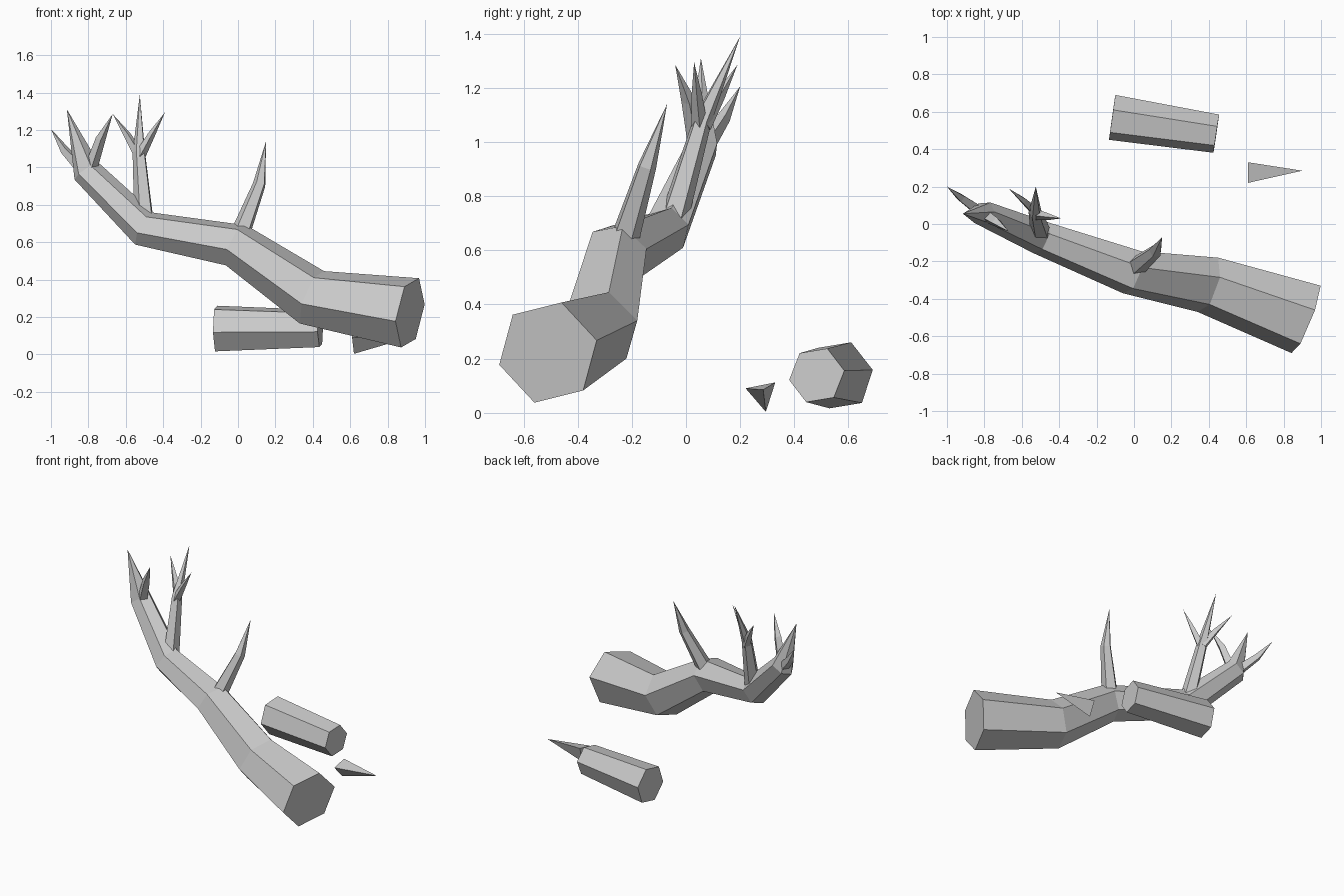
import bpy, bmesh, math
from mathutils import Vector

old = bpy.data.objects.get("Cube")
if old:
    bpy.data.objects.remove(old, do_unlink=True)

grey = bpy.data.materials.new("dead wood grey")
grey.use_nodes = True
COLOUR = (0.6, 0.6, 0.6, 1)
grey.diffuse_color = COLOUR
grey.node_tree.nodes["Principled BSDF"].inputs["Base Color"].default_value = COLOUR


def loft(name, rings, apex=None):
    """Skin a list of rings with flat faces, ending in a cap or a point."""
    bm = bmesh.new()
    loops = [[bm.verts.new(p) for p in ring] for ring in rings]
    n = len(loops[0])
    for low, high in zip(loops, loops[1:]):
        for i in range(n):
            j = (i + 1) % n
            bm.faces.new((low[i], low[j], high[j], high[i]))
    bm.faces.new(loops[0])
    if apex is None:
        bm.faces.new(loops[-1])
    else:
        tip = bm.verts.new(apex)
        for i in range(n):
            bm.faces.new((loops[-1][i], loops[-1][(i + 1) % n], tip))
    bmesh.ops.recalc_face_normals(bm, faces=bm.faces[:])
    mesh = bpy.data.meshes.new(name)
    bm.to_mesh(mesh)
    bm.free()
    mesh.materials.append(grey)
    obj = bpy.data.objects.new(name, mesh)
    bpy.context.collection.objects.link(obj)
    return obj


def hexagon(centre, a, c):
    """Six-sided ring from its centre and two spokes."""
    centre, a, c = Vector(centre), Vector(a), Vector(c)
    b = a + c
    return [centre + spoke for spoke in (a, b, c, -a, -b, -c)]


def spike(name, points, radii, sides, turn=0):
    """Tapered twig along a path, the last point being its tip."""
    pts = [Vector(p) for p in points]
    rings = []
    for k, radius in enumerate(radii):
        along = (pts[k + 1] - pts[max(k - 1, 0)]).normalized()
        u = Vector((1, 0, 0))
        u = (u - along * u.dot(along)).normalized()
        v = along.cross(u)
        ring = []
        for s in range(sides):
            t = turn + math.tau * s / sides
            ring.append(pts[k] + radius * (math.cos(t) * u + math.sin(t) * v))
        rings.append(ring)
    return loft(name, rings, pts[-1])


# Main fallen bough, thick end to pointed end
loft("main_bough", [
    hexagon((.92, -.51, .222), (-.03, -.13, .14), (.078, .18, .045)),
    hexagon((.395, -.325, .305), (.01, -.105, .105), (.055, .145, .035)),
    hexagon((-.01, -.258, .583), (.005, -.087, .085), (.05, .112, .022)),
    hexagon((-.5, -.073, .672), (.01, -.062, .063), (.04, .082, .022)),
    hexagon((-.81, .06, .98), (.022, -.05, .03), (.042, .055, .015)),
], apex=(-.915, .055, 1.31))

# Branch near the middle
spike("middle_branch", [(.015, -.225, .65), (.115, -.145, .91), (.15, -.07, 1.14)],
      (.055, .036), 5, 0.5)

# Forked branch and its two twigs
spike("forked_branch", [(-.5, -.045, .72), (-.528, .06, 1.08), (-.525, .2, 1.39)],
      (.055, .036), 5, 0.5)
spike("fork_twig_right", [(-.525, .065, 1.06), (-.59, .125, 1.17), (-.67, .19, 1.285)],
      (.03, .02), 4)
spike("fork_twig_left", [(-.525, .05, 1.06), (-.465, .04, 1.17), (-.39, .03, 1.295)],
      (.03, .02), 4)

# Twigs at the far end of the bough
spike("end_twig_right", [(-.84, .08, 1.0), (-.925, .14, 1.09), (-1, .2, 1.205)],
      (.035, .025), 4)
spike("end_twig_left", [(-.785, .04, 1.0), (-.735, .01, 1.15), (-.67, -.04, 1.285)],
      (.035, .027), 4)

# Loose log
loft("loose_log", [
    hexagon((.44, .483, .138), (-.01, -.063, .082), (.015, .102, .017)),
    hexagon((-.117, .57, .138), (-.011, -.08, .102), (.017, .12, .02)),
])

# Loose splinter
loft("splinter", [[(.61, .22, .09), (.61, .33, .112), (.62, .295, .003)]],
     apex=(.9, .285, .085))
